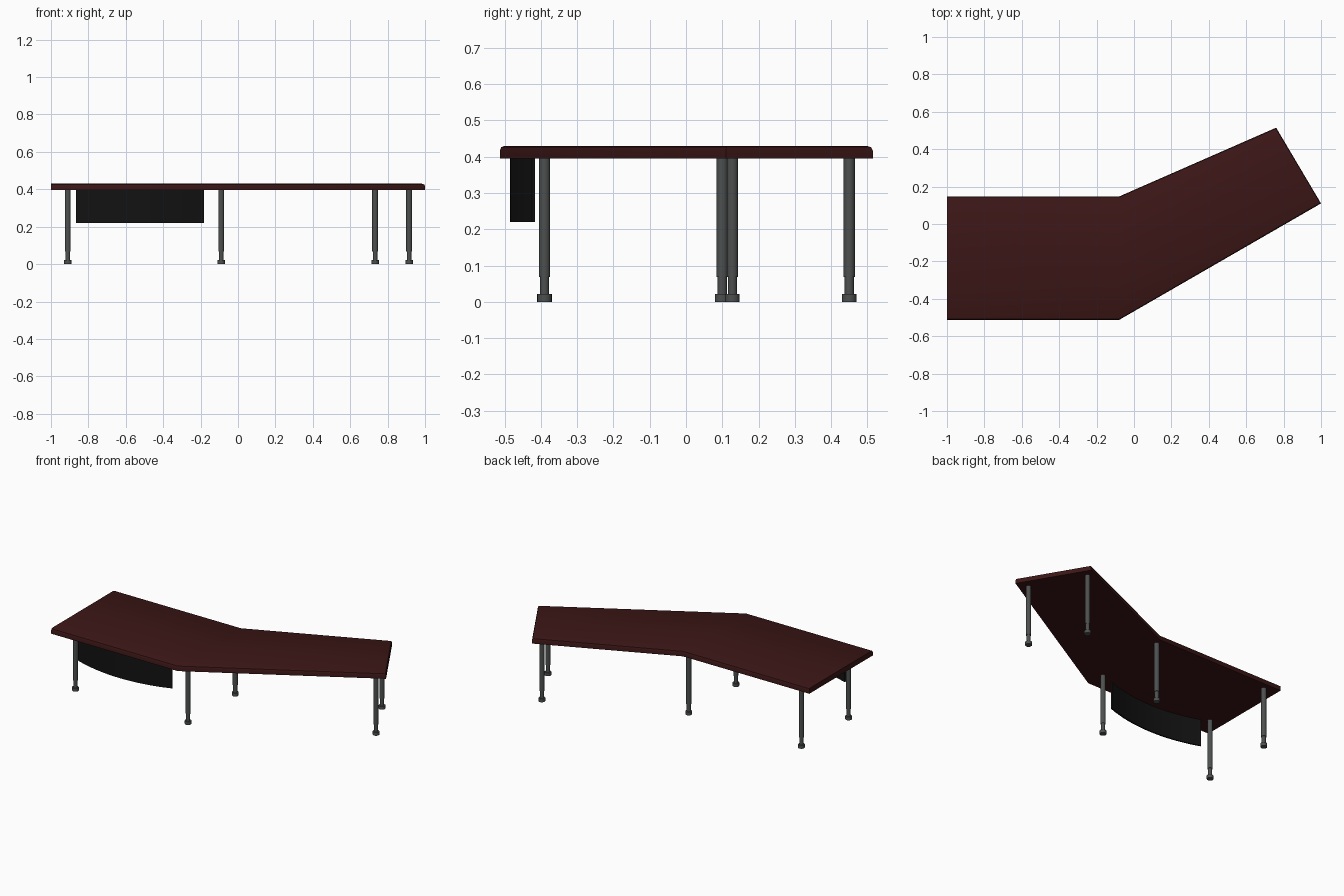
import bpy, bmesh, math

if "Cube" in bpy.data.objects:
    bpy.data.objects.remove(bpy.data.objects["Cube"])


def material(name, rgb):
    m = bpy.data.materials.new(name)
    m.diffuse_color = (*rgb, 1)
    m.use_nodes = True
    m.node_tree.nodes["Principled BSDF"].inputs["Base Color"].default_value = m.diffuse_color
    return m


WOOD = material("dark_red_wood", (0.045, 0.008, 0.008))
METAL = material("dark_metal", (0.075, 0.08, 0.08))
BLACK = material("black_panel", (0.006, 0.006, 0.006))


def finish(name, bm, mat):
    bmesh.ops.recalc_face_normals(bm, faces=bm.faces[:])
    me = bpy.data.meshes.new(name)
    bm.to_mesh(me)
    bm.free()
    me.materials.append(mat)
    ob = bpy.data.objects.new(name, me)
    bpy.context.collection.objects.link(ob)
    bpy.ops.object.select_all(action='DESELECT')
    bpy.context.view_layer.objects.active = ob
    ob.select_set(True)
    bpy.ops.object.shade_smooth_by_angle(angle=math.radians(30))
    return ob


def extrude_outline(points, z0, z1):
    bm = bmesh.new()
    face = bm.faces.new([bm.verts.new((x, y, z0)) for x, y in points])
    up = bmesh.ops.extrude_face_region(bm, geom=[face])["geom"]
    for v in up:
        if isinstance(v, bmesh.types.BMVert):
            v.co.z = z1
    return bm


# angled table top: straight left wing, right wing turned backwards
outline = [(-1, -0.513), (-0.08, -0.513), (1, 0.11),
           (0.76, 0.515), (-0.08, 0.147), (-1, 0.147)]
bm = extrude_outline(outline, 0.395, 0.43)
# eased upper edge, except on the flat left end
rim = [e for e in bm.edges
       if all(v.co.z > 0.42 for v in e.verts)
       and not all(v.co.x < -0.99 for v in e.verts)]
bmesh.ops.bevel(bm, geom=rim, offset=0.013, segments=2, profile=0.5,
                affect='EDGES')
finish("table_top", bm, WOOD)

# bowed front panel
half, sag, xc, y_front, thick = 0.342, 0.06, -0.523, -0.485, 0.01
radius = (half ** 2 + sag ** 2) / (2 * sag)
spread = math.asin(half / radius)
angles = [spread * (i / 8 - 1) for i in range(17)]


def arc(r):
    return [(xc + r * math.sin(a), y_front + radius - r * math.cos(a))
            for a in angles]


finish("front_panel",
       extrude_outline(arc(radius) + arc(radius - thick)[::-1], 0.22, 0.396),
       BLACK)

# legs: wide foot, thin adjuster, main tube
PROFILE = [(0, 0), (0.02, 0), (0.02, 0.021), (0.0125, 0.021),
           (0.0125, 0.068), (0.0155, 0.068), (0.0155, 0.396), (0, 0.396)]


def leg(name, x, y):
    bm = bmesh.new()
    vs = [bm.verts.new((r, 0, z)) for r, z in PROFILE]
    es = [bm.edges.new(p) for p in zip(vs, vs[1:])]
    bmesh.ops.spin(bm, geom=vs + es, cent=(0, 0, 0), axis=(0, 0, 1),
                   angle=2 * math.pi, steps=20)
    bmesh.ops.remove_doubles(bm, verts=bm.verts[:], dist=1e-5)
    finish(name, bm, METAL).location = (x, y, 0)


for name, x, y in [("left_front_leg", -0.91, -0.39),
                   ("left_back_leg", -0.91, 0.1),
                   ("middle_front_leg", -0.09, -0.39),
                   ("middle_back_leg", -0.09, 0.1),
                   ("right_front_leg", 0.915, 0.128),
                   ("right_back_leg", 0.733, 0.45)]:
    leg(name, x, y)
